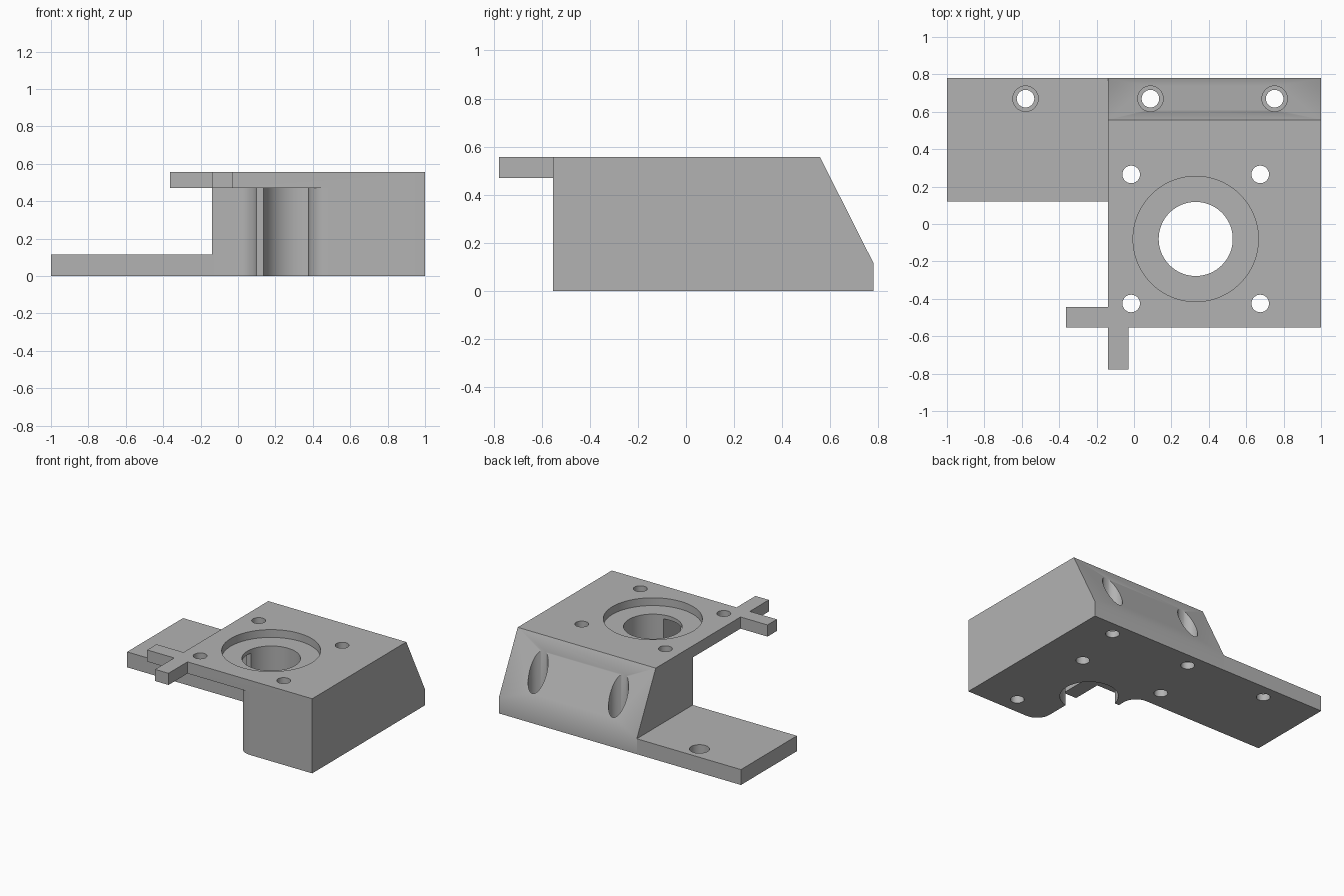
import bpy, bmesh, math
from mathutils import Vector

default = bpy.data.objects.get("Cube")
if default:
    bpy.data.objects.remove(default)

grey = bpy.data.materials.new("plain grey")
grey.use_nodes = True
colour = (0.45, 0.45, 0.45, 1)
grey.diffuse_color = colour
grey.node_tree.nodes["Principled BSDF"].inputs["Base Color"].default_value = colour


def prism(name, points, sweep):
    """Extrude a closed planar outline along a vector."""
    bm = bmesh.new()
    face = bm.faces.new([bm.verts.new(p) for p in points])
    grown = bmesh.ops.extrude_face_region(bm, geom=[face])["geom"]
    verts = [g for g in grown if isinstance(g, bmesh.types.BMVert)]
    bmesh.ops.translate(bm, verts=verts, vec=Vector(sweep))
    bmesh.ops.recalc_face_normals(bm, faces=bm.faces)
    mesh = bpy.data.meshes.new(name)
    bm.to_mesh(mesh)
    bm.free()
    mesh.materials.append(grey)
    obj = bpy.data.objects.new(name, mesh)
    bpy.context.collection.objects.link(obj)
    return obj


def arc(cx, cy, r, start, end, steps):
    angles = [math.radians(start + (end - start) * i / steps) for i in range(steps + 1)]
    return [(cx + r * math.cos(a), cy + r * math.sin(a)) for a in angles]


def upright(name, outline, z0, z1):
    return prism(name, [(x, y, z0) for x, y in outline], (0, 0, z1 - z0))


def box(name, x0, x1, y0, y1, z0, z1):
    return upright(name, [(x0, y0), (x1, y0), (x1, y1), (x0, y1)], z0, z1)


def cut(target, cutter):
    """Subtract the cutter and discard it."""
    cutter.hide_render = True
    bpy.context.view_layer.objects.active = target
    mod = target.modifiers.new("cut", "BOOLEAN")
    mod.operation = "DIFFERENCE"
    mod.solver = "EXACT"
    mod.object = cutter
    bpy.ops.object.modifier_apply(modifier=mod.name)
    bpy.data.objects.remove(cutter)


def drill(target, x, y, r, z0=-0.1, z1=1.0, sides=48):
    circle = arc(x, y, r, 0, 360, sides)[:-1]
    cut(target, upright("drill", circle, z0, z1))


LEFT, FRONT, BACK = -0.14, -0.553, 0.78
TOP, UNDER, BASE = 0.557, 0.47, 0.115

# Main block with a sloped back
side = [(FRONT, 0), (BACK, 0), (BACK, BASE), (0.557, TOP), (FRONT, TOP)]
block = prism("main_block", [(LEFT, y, z) for y, z in side], (1 - LEFT, 0, 0))

# Rounded recess under the front corner, leaving a thin top plate
recess = [(-0.3, 0.12)]
recess += arc(-0.01, 0.01, 0.11, 90, 0, 12)
recess += [(0.1, -0.04), (0.375, -0.04)]
recess += arc(0.485, -0.443, 0.11, 180, 270, 12)
recess += [(0.485, -0.7), (-0.3, -0.7)]
cut(block, upright("recess", recess, -0.1, UNDER))

# Central bore with a shallow round seat
drill(block, 0.33, -0.08, 0.335, z0=TOP - 0.058, sides=96)
drill(block, 0.33, -0.08, 0.198, sides=72)

# Four screw holes around the bore
for x in (-0.015, 0.675):
    for y in (-0.425, 0.265):
        drill(block, x, y, 0.047)

# Low mounting plate beside the block
plate = box("mounting_plate", -1, LEFT, 0.12, BACK, 0, BASE)

# Stepped mounting holes along the back edge
for part, x in ((plate, -0.58), (block, 0.088), (block, 0.752)):
    drill(part, x, 0.67, 0.068, z0=0.05)
    drill(part, x, 0.67, 0.047)

# Two tabs at the corner of the top plate
side_tab = box("side_tab", -0.363, LEFT, FRONT, -0.443, UNDER, TOP)
front_tab = box("front_tab", LEFT, -0.03, -0.777, FRONT, UNDER, TOP)

bpy.ops.object.select_all(action="DESELECT")
for part in (block, plate, side_tab, front_tab):
    part.select_set(True)
bpy.context.view_layer.objects.active = block
bpy.ops.object.shade_smooth_by_angle(angle=math.radians(30))
